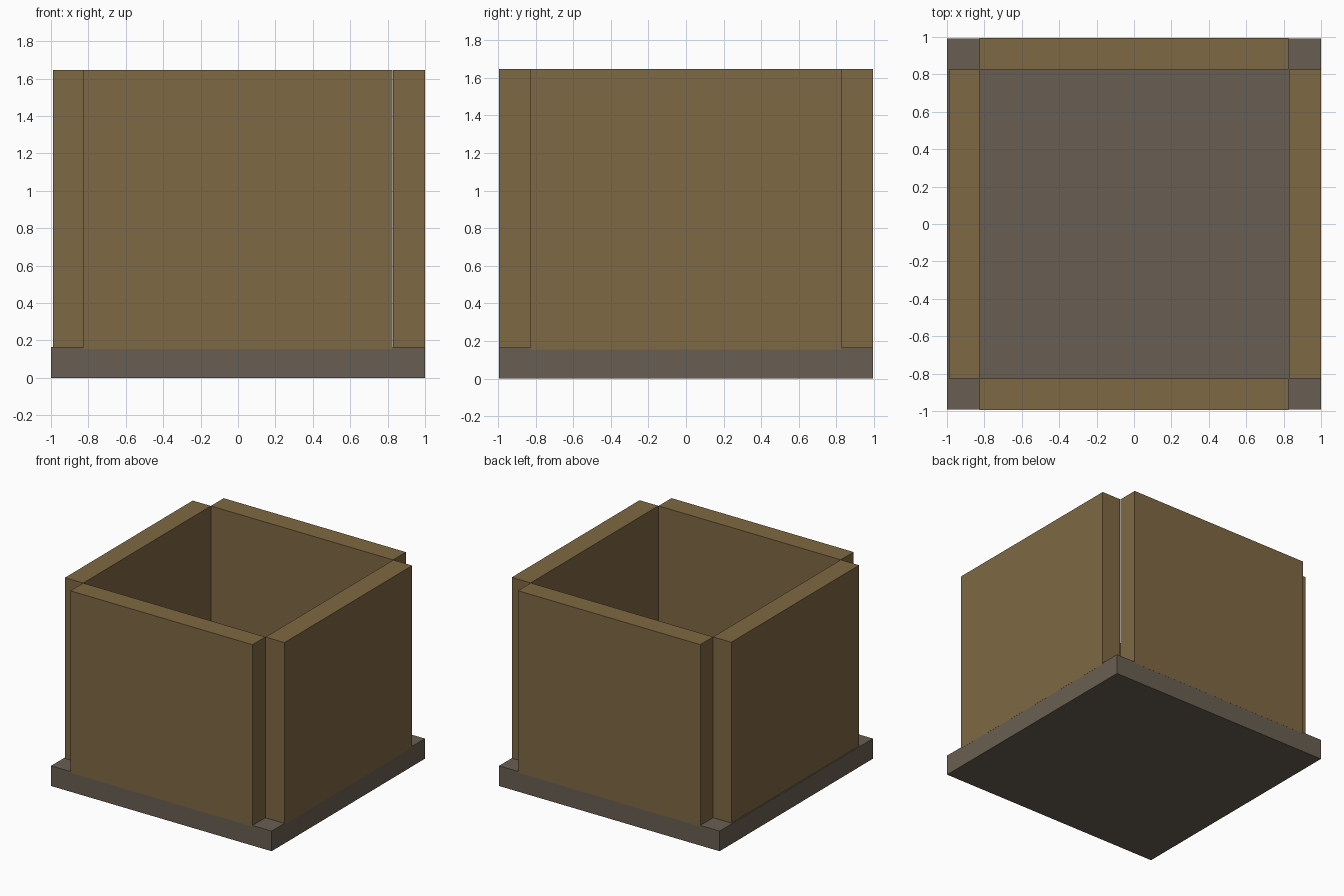
import bpy
import bmesh

if "Cube" in bpy.data.objects:
    bpy.data.objects.remove(bpy.data.objects["Cube"])


def material(name, rgb):
    mat = bpy.data.materials.new(name)
    mat.diffuse_color = (*rgb, 1.0)
    mat.use_nodes = True
    mat.node_tree.nodes["Principled BSDF"].inputs["Base Color"].default_value = mat.diffuse_color
    return mat


def box(name, lo, hi, mat):
    """Box between two opposite corners."""
    bm = bmesh.new()
    bmesh.ops.create_cube(bm, size=1.0)
    for v in bm.verts:
        v.co = [l + (c + 0.5) * (h - l) for l, h, c in zip(lo, hi, v.co)]
    mesh = bpy.data.meshes.new(name)
    bm.to_mesh(mesh)
    bm.free()
    mesh.materials.append(mat)
    obj = bpy.data.objects.new(name, mesh)
    bpy.context.collection.objects.link(obj)
    return obj


wood = material("brown_wood", (0.212, 0.138, 0.056))
slate = material("grey_brown_base", (0.141, 0.114, 0.084))

Y = 0.993            # half depth of the base
LOW, TOP = 0.155, 1.647   # walls sink slightly into the base
INNER = 0.827        # inside half width

# Base slab
box("base", (-1, -Y, 0), (1, Y, 0.165), slate)

# Front and back walls, flush with the base edges
for name, y0, y1 in (("front_wall", -Y - 0.0005, -INNER),
                     ("back_wall", INNER, Y + 0.0005)):
    box(name, (-0.825, y0, LOW), (INNER, y1, TOP), wood)

# Side walls: right one is flush, left one sits slightly inside the edge
for name, x0, x1 in (("left_wall", -0.99, -0.825),
                     ("right_wall", 0.83, 1.0005)):
    box(name, (x0, -INNER, LOW), (x1, INNER, TOP), wood)
